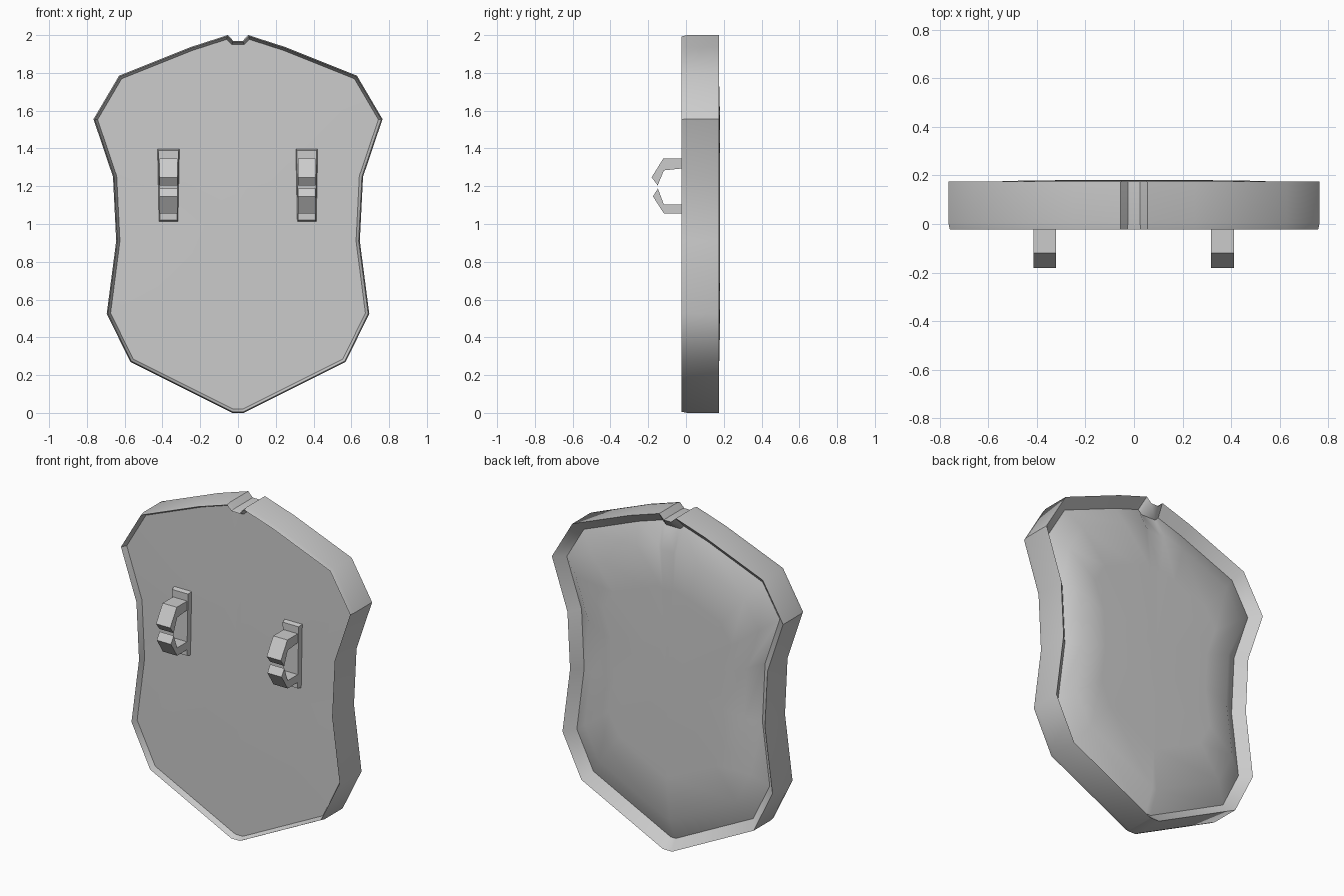
import bpy, bmesh, math
from mathutils import Vector

if "Cube" in bpy.data.objects:
    bpy.data.objects.remove(bpy.data.objects["Cube"])

# right half of the shield outline (x, z), bottom to top
HALF = [(.03, 0), (.57, .27), (.695, .525), (.645, .91), (.662, 1.25),
        (.765, 1.555), (.63, 1.785), (.25, 1.937), (.055, 2.0), (.025, 1.97)]
OUTLINE = [Vector(p) for p in HALF] + [Vector((-x, z)) for x, z in reversed(HALF)]
MID = Vector((0, 1.02))


def inset(d):
    """Move every edge of the outline inwards by d."""
    n, out = len(OUTLINE), []
    for i, p in enumerate(OUTLINE):
        a = (p - OUTLINE[i - 1]).normalized()
        b = (OUTLINE[(i + 1) % n] - p).normalized()
        na, nb = Vector((-a.y, a.x)), Vector((-b.y, b.x))
        out.append(p + (na + nb) * d / (1 + na.dot(nb)))
    return out


def finish(name, bm, angle):
    bmesh.ops.recalc_face_normals(bm, faces=bm.faces)
    me = bpy.data.meshes.new(name)
    bm.to_mesh(me)
    bm.free()
    ob = bpy.data.objects.new(name, me)
    bpy.context.collection.objects.link(ob)
    if angle:
        bpy.ops.object.select_all(action='DESELECT')
        ob.select_set(True)
        bpy.context.view_layer.objects.active = ob
        bpy.ops.object.shade_smooth_by_angle(angle=math.radians(angle))
    return ob


def prism(bm, profile, width):
    """Extrude a (y, z) profile along x, centred on x = 0."""
    f = bm.faces.new([bm.verts.new((-width / 2, y, z)) for y, z in profile])
    r = bmesh.ops.extrude_face_region(bm, geom=[f])
    vs = [v for v in r['geom'] if isinstance(v, bmesh.types.BMVert)]
    bmesh.ops.translate(bm, verts=vs, vec=(width, 0, 0))


# shield body: rings from recessed front panel, round the rim, to the domed back
# each ring is (inset, scale about the middle, y)
RINGS = [(.02, .6, .005), (.02, 1, .01), (.006, 1, -.023), (0, 1, .005), (0, 1, .175),
         (.055, 1, .12), (.055, .86, .174), (.055, .6, .18)]
bm = bmesh.new()
loops = []
for d, s, y in RINGS:
    pts = [MID + (p - MID) * s for p in inset(d)]
    loops.append([bm.verts.new((p.x, y, p.y)) for p in pts])
n = len(OUTLINE)
for la, lb in zip(loops, loops[1:]):
    for i in range(n):
        j = (i + 1) % n
        bm.faces.new((la[i], la[j], lb[j], lb[i]))
for loop, y in ((loops[0], .004), (loops[-1], .181)):
    c = bm.verts.new((0, y, MID.y))
    for i in range(n):
        bm.faces.new((loop[i], loop[(i + 1) % n], c))
finish("shield_body", bm, 40)

# split grip hooks on mounting plates
UPPER = [(-.01, 1.347), (-.12, 1.347), (-.182, 1.247), (-.15, 1.204), (-.117, 1.284), (-.01, 1.295)]
LOWER = [(-.01, 1.056), (-.117, 1.056), (-.175, 1.146), (-.149, 1.188), (-.127, 1.13),
         (-.117, 1.103), (-.01, 1.103)]
for side, cx in (("left", -.368), ("right", .364)):
    bm = bmesh.new()
    prism(bm, UPPER, .094)
    prism(bm, LOWER, .094)
    bmesh.ops.translate(bm, verts=bm.verts, vec=(cx, 0, 0))
    finish(side + "_hook", bm, 0)

    # plate is a little wider at the top, with a bevelled front edge
    bm = bmesh.new()
    bmesh.ops.create_cube(bm, size=1)
    for v in bm.verts:
        front, top = v.co.y < 0, v.co.z > 0
        w = (.061 if top else .053) - (.008 if front else 0)
        h = .195 - (.01 if front else 0)
        v.co = (cx + math.copysign(w, v.co.x), -.022 if front else .02,
                1.205 + math.copysign(h, v.co.z))
    finish(side + "_plate", bm, 0)
